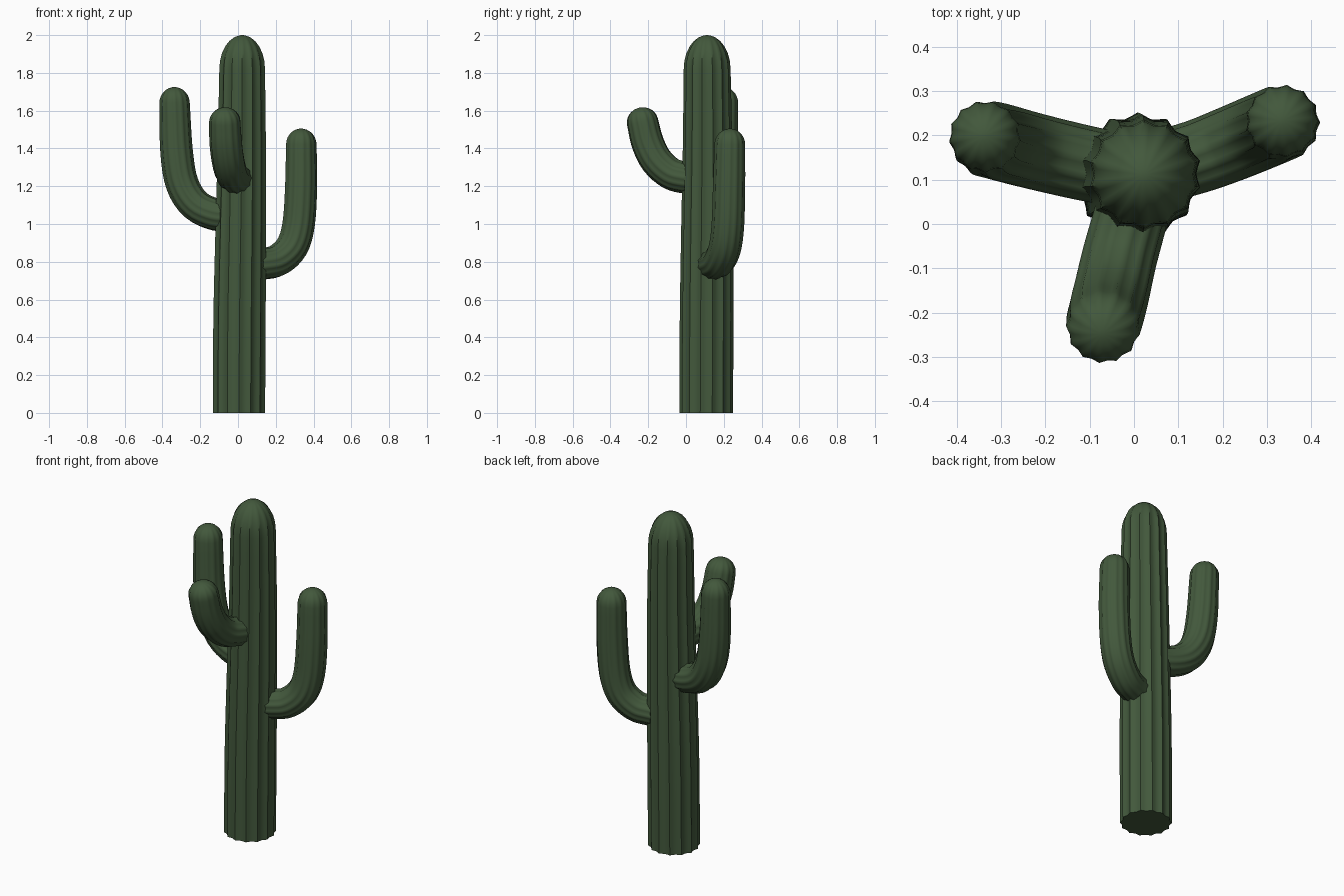
import bpy, bmesh, math
from mathutils import Vector

if "Cube" in bpy.data.objects:
    bpy.data.objects.remove(bpy.data.objects["Cube"])

green = bpy.data.materials.new("cactus green")
green.diffuse_color = (0.055, 0.098, 0.045, 1)
green.use_nodes = True
green.node_tree.nodes["Principled BSDF"].inputs["Base Color"].default_value = green.diffuse_color


def spline(pts, steps):
    """Catmull-Rom through (x, y, z, radius) points."""
    p = [Vector(q) for q in pts]
    p = [2 * p[0] - p[1]] + p + [2 * p[-1] - p[-2]]
    out = []
    for i in range(1, len(p) - 2):
        a, b, c, d = p[i - 1:i + 3]
        for s in range(steps):
            t = s / steps
            out.append(0.5 * (2 * b + (c - a) * t + (2 * a - 5 * b + 4 * c - d) * t * t
                              + (3 * b - a - 3 * c + d) * t ** 3))
    return out + [p[-2]]


def ribbed_limb(name, pts, dome, ribs, depth, steps=4, sub=4):
    path = spline(pts, steps)
    # rings: centre, radius, rib strength
    rings = [(q.to_3d(), q[3], 1.0) for q in path]
    end, r = path[-1].to_3d(), path[-1][3]
    up = (end - path[-2].to_3d()).normalized()
    for k in range(1, 7):                      # rounded tip
        a = math.radians(90 * k / 6.5)
        rings.append((end + up * dome * math.sin(a), r * math.cos(a), math.cos(a)))
    bm = bmesh.new()
    n = ribs * sub
    rows = []
    u = None
    for i, (c, rad, strength) in enumerate(rings):
        d = (rings[min(i + 1, len(rings) - 1)][0] - rings[max(i - 1, 0)][0]).normalized()
        if i == 0 and d.z > 0.9:
            d = Vector((0, 0, 1))              # flat foot
        if u is None:
            u = Vector((0, 1, 0)) if abs(d.y) < 0.8 else Vector((1, 0, 0))
        u = (u - d * u.dot(d)).normalized()
        v = d.cross(u)
        row = []
        for j in range(n):
            a = 2 * math.pi * j / n
            groove = abs(math.sin(a * ribs / 2)) ** 1.2
            rr = rad * (1 - depth * strength * groove)
            row.append(bm.verts.new(c + (u * math.cos(a) + v * math.sin(a)) * rr))
        rows.append(row)
    for lo, hi in zip(rows, rows[1:]):
        for j in range(n):
            k = (j + 1) % n
            bm.faces.new((lo[j], lo[k], hi[k], hi[j]))
    bm.faces.new(rows[0][::-1])
    tip = bm.verts.new(end + up * dome)
    for j in range(n):
        bm.faces.new((rows[-1][j], rows[-1][(j + 1) % n], tip))
    bmesh.ops.recalc_face_normals(bm, faces=bm.faces)
    me = bpy.data.meshes.new(name)
    bm.to_mesh(me)
    bm.free()
    me.materials.append(green)
    ob = bpy.data.objects.new(name, me)
    bpy.context.collection.objects.link(ob)
    bpy.ops.object.select_all(action='DESELECT')
    ob.select_set(True)
    bpy.context.view_layer.objects.active = ob
    bpy.ops.object.shade_smooth_by_angle(angle=math.radians(50))


# main trunk
ribbed_limb("trunk", [(0.005, 0.107, 0, 0.142), (0.008, 0.109, 0.5, 0.142),
                      (0.015, 0.112, 1.0, 0.137), (0.02, 0.114, 1.4, 0.131),
                      (0.022, 0.112, 1.82, 0.124)], 0.18, 14, 0.085)

# three arms, each rooted inside the trunk
ribbed_limb("left_arm", [(-0.03, 0.12, 1.045, 0.085), (-0.12, 0.138, 1.05, 0.086),
                         (-0.225, 0.163, 1.10, 0.087), (-0.295, 0.182, 1.21, 0.088),
                         (-0.325, 0.19, 1.38, 0.087), (-0.336, 0.197, 1.64, 0.081)],
            0.085, 13, 0.07)
ribbed_limb("right_arm", [(0.05, 0.125, 0.785, 0.083), (0.14, 0.15, 0.79, 0.084),
                          (0.215, 0.178, 0.81, 0.086), (0.285, 0.207, 0.88, 0.087),
                          (0.32, 0.222, 1.0, 0.087), (0.333, 0.228, 1.2, 0.086),
                          (0.334, 0.232, 1.42, 0.082)], 0.085, 13, 0.07)
ribbed_limb("front_arm", [(0.005, 0.07, 1.24, 0.084), (-0.013, 0.0, 1.245, 0.085),
                          (-0.035, -0.08, 1.268, 0.086), (-0.052, -0.155, 1.335, 0.087),
                          (-0.064, -0.203, 1.43, 0.087), (-0.069, -0.23, 1.54, 0.084)],
            0.078, 13, 0.07)
